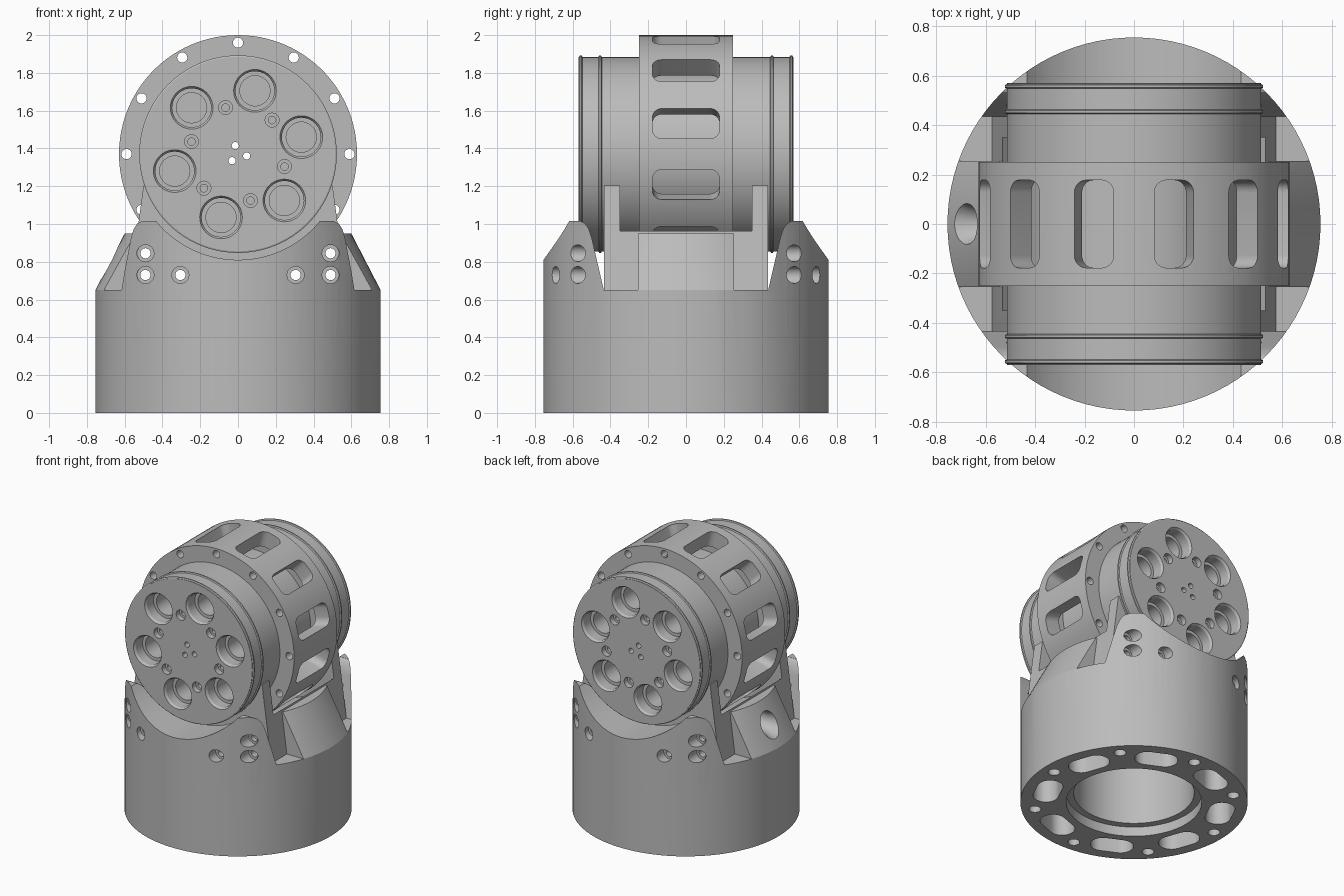
import bpy, bmesh, math
from mathutils import Matrix, Vector

if "Cube" in bpy.data.objects:
    bpy.data.objects.remove(bpy.data.objects["Cube"], do_unlink=True)

metal = bpy.data.materials.new("machined_grey")
metal.use_nodes = True
GREY = (0.5, 0.5, 0.5, 1)
metal.diffuse_color = GREY
metal.node_tree.nodes["Principled BSDF"].inputs["Base Color"].default_value = GREY

AXIS_Z = 1.37
ALONG_Y = Matrix.Rotation(math.radians(90), 4, 'X')      # local z -> front
ALONG_X = Matrix.Rotation(math.radians(90), 4, 'Z') @ ALONG_Y
MOVE = Matrix.Translation
DRUM = MOVE((0, 0, AXIS_Z)) @ ALONG_Y
BACK = Matrix.Scale(-1, 4, (0, 1, 0))


def stack(name, rings, matrix):
    """Skin a list of equal point rings and close both ends."""
    bm = bmesh.new()
    loops = [[bm.verts.new(matrix @ Vector(p)) for p in ring] for ring in rings]
    n = len(loops[0])
    for a, b in zip(loops, loops[1:]):
        for i in range(n):
            j = (i + 1) % n
            bm.faces.new((a[i], a[j], b[j], b[i]))
    bm.faces.new(loops[0][::-1])
    bm.faces.new(loops[-1])
    bmesh.ops.recalc_face_normals(bm, faces=bm.faces)
    mesh = bpy.data.meshes.new(name)
    bm.to_mesh(mesh)
    bm.free()
    mesh.materials.append(metal)
    ob = bpy.data.objects.new(name, mesh)
    bpy.context.collection.objects.link(ob)
    return ob


def lathe(name, profile, matrix=Matrix(), n=96):
    turn = [math.tau * i / n for i in range(n)]
    return stack(name, [[(r * math.cos(t), r * math.sin(t), h) for t in turn]
                        for r, h in profile], matrix)


def prism(name, points, low, high, matrix=Matrix()):
    return stack(name, [[(x, y, h) for x, y in points] for h in (low, high)], matrix)


def rounded_rect(w, h, r, steps=6):
    pts = []
    for q, (sx, sy) in enumerate(((1, 1), (-1, 1), (-1, -1), (1, -1))):
        for i in range(steps + 1):
            t = math.radians(90 * (q + i / steps))
            pts.append((sx * (w / 2 - r) + r * math.cos(t),
                        sy * (h / 2 - r) + r * math.sin(t)))
    return pts


def combine(target, tools, operation='DIFFERENCE'):
    """Boolean each tool into the target, then discard the tools."""
    for tool in tools:
        tool.hide_render = True
        mod = target.modifiers.new("bool", 'BOOLEAN')
        mod.operation, mod.solver, mod.object = operation, 'EXACT', tool
    graph = bpy.context.evaluated_depsgraph_get()
    mesh = bpy.data.meshes.new_from_object(target.evaluated_get(graph))
    target.modifiers.clear()
    target.data = mesh
    for tool in tools:
        bpy.data.objects.remove(tool, do_unlink=True)


def polar(r, degrees):
    t = math.radians(degrees)
    return MOVE((r * math.cos(t), r * math.sin(t), 0))


def y_cylinder(r, half):
    return lathe("cutter", [(r, -half), (r, half)], DRUM)


# Base cup with the saddle and the wide side notch
base = lathe("base_housing", [(0.755, 0), (0.755, 1.016)])
half_notch = [(0.435, 0.65), (0.5, 0.93), (0.515, 0.975), (0.535, 1.003), (0.56, 1.015), (0.56, 1.2)]
notch = half_notch + [(-y, z) for y, z in reversed(half_notch)]
combine(base, [y_cylinder(0.56, 1), prism("cutter", notch, -1, 1, ALONG_X)])

# Sloped fins that hug the drum
half_fin = [(0.58, 0.6), (0.575, 0.65), (0.5, 1.205)]
fin_outline = half_fin + [(-x, z) for x, z in reversed(half_fin)]
fins = prism("side_fins", fin_outline, -0.435, 0.435, ALONG_Y)
combine(fins, [y_cylinder(0.517, 1)])

# Conical blocks between the fins
blocks = lathe("side_blocks", [(0.7, 0.6), (0.755, 0.65), (0.6, 0.95)])
combine(blocks, [prism("cutter", rounded_rect(2, 0.51, 0.01), 0.5, 1.2)], 'INTERSECT')
combine(base, [fins, blocks], 'UNION')

# Ring clearance and the cable port on the right side
combine(base, [
    y_cylinder(0.67, 0.35),
    lathe("cutter", [(0.068, 0.5), (0.068, 0.62), (0.078, 0.66), (0.11, 0.74), (0.11, 0.9)],
          MOVE((0, 0, 0.81)) @ Matrix.Rotation(math.radians(-90), 4, 'Y'), 40)])

# Counterbored bolt holes through the horns
bolts = []
for x, z, seat in ((0.49, 0.845, 0.51), (0.49, 0.73, 0.51), (0.305, 0.73, 0.63)):
    for side in (-1, 1):
        bolts.append(lathe("cutter", [(0.045, -1), (0.045, -seat), (0.027, -seat),
                                      (0.027, seat), (0.045, seat), (0.045, 1)],
                           MOVE((side * x, 0, z)) @ ALONG_Y, 24))
combine(base, bolts)

# Underside bore, slots and screw holes
under = [lathe("cutter", [(0.45, -0.1), (0.45, 0.07), (0.4, 0.07), (0.4, 0.6)])]
for k in range(8):
    spin = Matrix.Rotation(math.radians(19.5 + 45 * k), 4, 'Z')
    under.append(prism("cutter", rounded_rect(0.17, 0.29, 0.084), -0.1, 0.4,
                       spin @ MOVE((0.59, 0, 0))))
    under.append(lathe("cutter", [(0.04, -0.1), (0.04, 0.2)], polar(0.665, 45 * k - 3), 20))
combine(base, under)

# Drum with raised rims and a waist inside the ring
half_drum = [(0.45, 0.2), (0.515, 0.2)]
for h in (0.455, 0.557):
    half_drum += [(0.515, h - 0.009), (0.523, h - 0.005), (0.523, h + 0.005), (0.515, h + 0.009)]
half_drum.append((0.515, 0.57))
drum = lathe("drum", [(r, -h) for r, h in reversed(half_drum)] + half_drum, DRUM)

# Pockets and screws on both drum faces
pockets = []
for face in (DRUM, BACK @ DRUM):
    for k in range(6):
        pockets.append(lathe("cutter", [(0.08, 0.34), (0.08, 0.48), (0.103, 0.48),
                                        (0.103, 0.555), (0.113, 0.57), (0.113, 0.6)],
                             face @ polar(0.347, 15 + 60 * k), 40))
        pockets.append(lathe("cutter", [(0.02, 0.45), (0.02, 0.53), (0.037, 0.53), (0.037, 0.6)],
                             face @ polar(0.255, 45 + 60 * k), 20))
for k in range(3):
    pockets.append(lathe("cutter", [(0.019, -0.7), (0.019, 0.7)], DRUM @ polar(0.047, 108 + 120 * k), 20))
combine(drum, pockets)

# Windowed centre ring with flange holes
ring = lathe("centre_ring", [(0.63, -0.25), (0.63, 0.25)], DRUM)
combine(ring, [y_cylinder(0.512, 0.4)])
openings = []
for k in range(12):
    tilt = Matrix.Rotation(math.radians(15 + 30 * k), 4, 'Y')
    openings.append(prism("cutter", rounded_rect(0.165, 0.355, 0.05), 0.47, 0.75,
                          MOVE((0, 0, AXIS_Z)) @ tilt))
    openings.append(lathe("cutter", [(0.027, -0.4), (0.027, 0.4)], DRUM @ polar(0.59, 30 * k), 20))
combine(ring, openings)

# Smooth the round walls, keep machined edges crisp
bpy.ops.object.select_all(action='DESELECT')
for ob in (base, drum, ring):
    ob.select_set(True)
bpy.context.view_layer.objects.active = base
bpy.ops.object.shade_smooth_by_angle(angle=math.radians(25))
